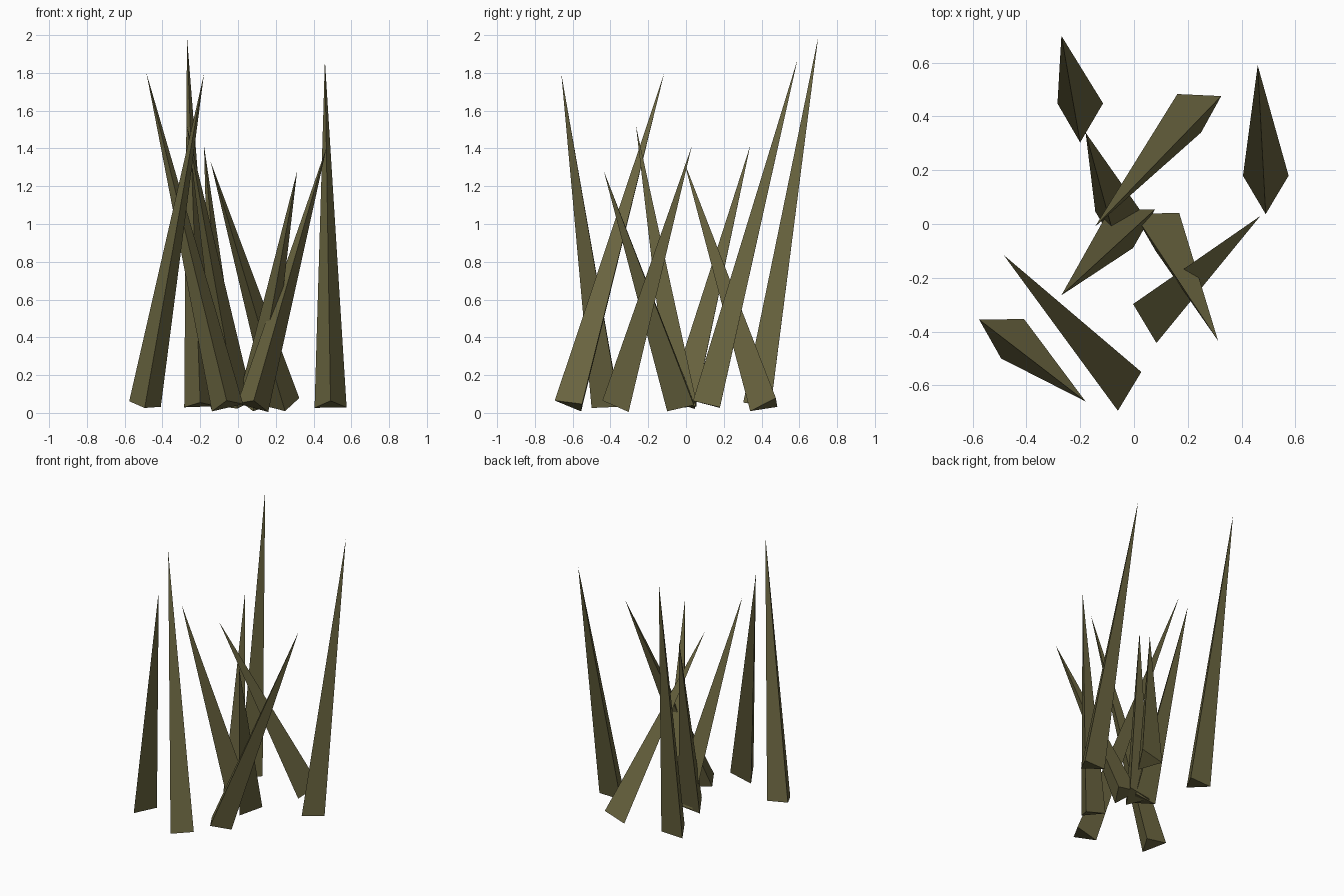
import bpy
import bmesh
from mathutils import Vector, Matrix

if "Cube" in bpy.data.objects:
    bpy.data.objects.remove(bpy.data.objects["Cube"])

olive = bpy.data.materials.new("olive_green")
olive.diffuse_color = (0.15, 0.135, 0.053, 1)
olive.use_nodes = True
olive.node_tree.nodes["Principled BSDF"].inputs["Base Color"].default_value = olive.diffuse_color

BASE_Z = 0.04    # height of every blade's base centre
RADIUS = 0.098   # base triangle radius

# base centre (x, y) and tip (x, y, z) of each blade
blades = [
    ((-0.20, 0.40), (-0.27, 0.70, 1.99)),
    ((0.49, 0.132), (0.46, 0.59, 1.87)),
    ((-0.06, 0.00), (-0.18, 0.34, 1.415)),
    ((0.245, 0.433), (-0.145, -0.01, 1.33)),
    ((-0.005, 0.007), (-0.27, -0.265, 1.52)),
    ((0.08, -0.348), (0.47, 0.03, 1.41)),
    ((0.083, -0.007), (0.313, -0.435, 1.28)),
    ((-0.057, -0.60), (-0.485, -0.115, 1.80)),
    ((-0.493, -0.403), (-0.18, -0.66, 1.795)),
]


def add_blade(name, base_xy, tip):
    """Three-sided spike whose base is square to its leaning axis."""
    base = Vector((*base_xy, BASE_Z))
    axis = Vector(tip) - base
    up = Vector((0, 0, 1))
    turn = up.rotation_difference(axis)
    bm = bmesh.new()
    # one base corner points to the front (-y)
    corners = [bm.verts.new(base + turn @ (Matrix.Rotation(i * 2.0943951, 3, 'Z')
                                           @ Vector((0, -RADIUS, 0))))
               for i in range(3)]
    apex = bm.verts.new(tip)
    bm.faces.new(corners[::-1])
    for i in range(3):
        bm.faces.new((corners[i], corners[(i + 1) % 3], apex))
    bmesh.ops.recalc_face_normals(bm, faces=bm.faces)
    mesh = bpy.data.meshes.new(name)
    bm.to_mesh(mesh)
    bm.free()
    mesh.materials.append(olive)
    bpy.context.collection.objects.link(bpy.data.objects.new(name, mesh))


for n, (base_xy, tip) in enumerate(blades, 1):
    add_blade(f"grass_blade_{n}", base_xy, tip)
